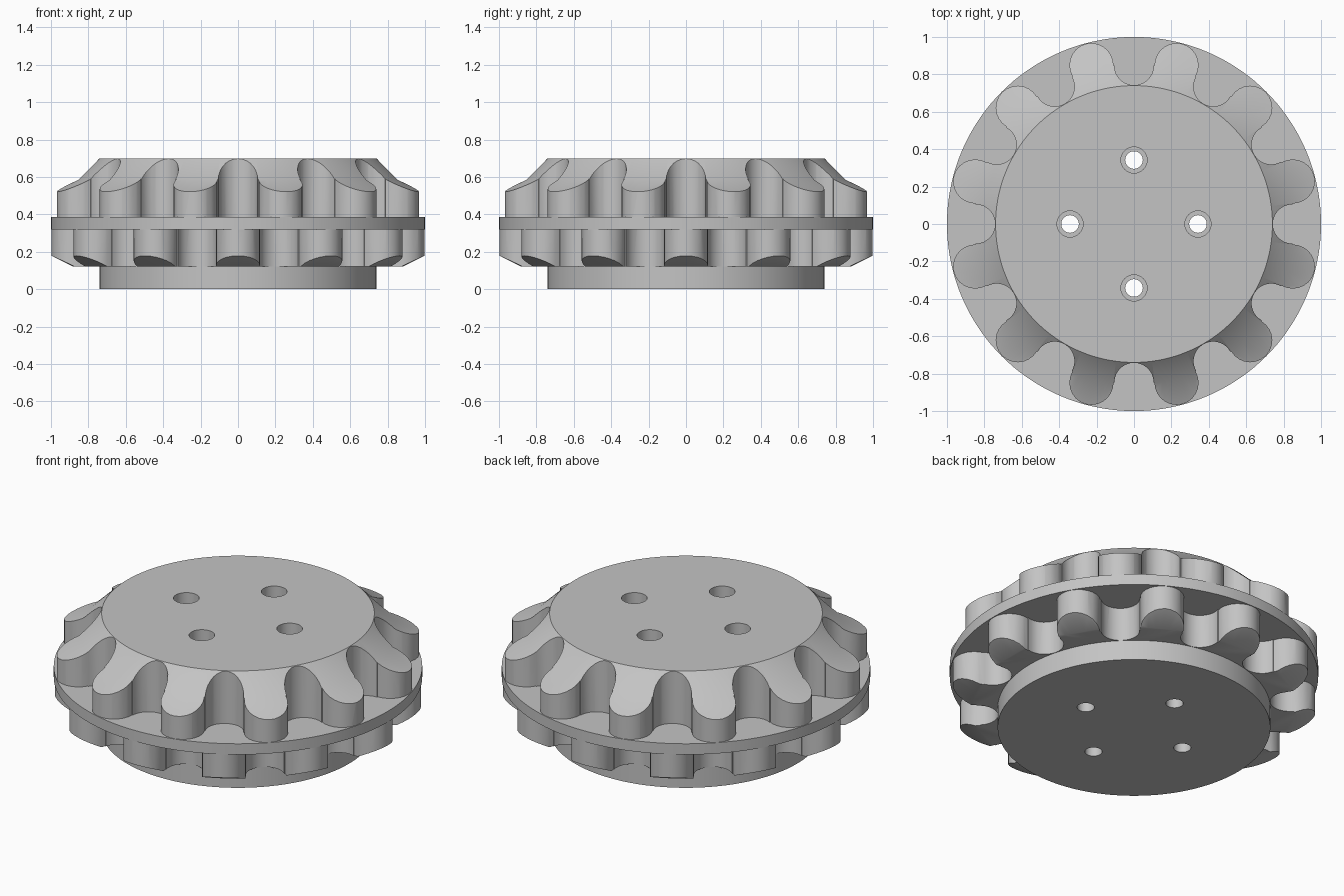
import bpy, bmesh
from math import sin, cos, pi, radians, atan2, hypot
from mathutils import Vector

cube = bpy.data.objects.get("Cube")
if cube:
    bpy.data.objects.remove(cube)

grey = bpy.data.materials.new("light grey")
grey.use_nodes = True
colour = (0.55, 0.55, 0.55, 1)
grey.diffuse_color = colour
grey.node_tree.nodes["Principled BSDF"].inputs["Base Color"].default_value = colour

TEETH = 12


def finish(name, bm):
    bmesh.ops.recalc_face_normals(bm, faces=bm.faces)
    mesh = bpy.data.meshes.new(name)
    bm.to_mesh(mesh)
    bm.free()
    mesh.materials.append(grey)
    obj = bpy.data.objects.new(name, mesh)
    bpy.context.collection.objects.link(obj)
    return obj


def lathe(name, profile, steps=144, centre=(0, 0)):
    """Solid of revolution; the profile starts and ends at the cap rims."""
    bm = bmesh.new()
    rings = [[bm.verts.new((centre[0] + r * cos(2 * pi * i / steps),
                            centre[1] + r * sin(2 * pi * i / steps), z))
              for i in range(steps)] for r, z in profile]
    for a, b in zip(rings, rings[1:]):
        for i in range(steps):
            j = (i + 1) % steps
            bm.faces.new((a[i], a[j], b[j], b[i]))
    bm.faces.new(rings[0])
    bm.faces.new(rings[-1])
    return finish(name, bm)


def arc(centre, radius, start, end, steps=14):
    return [centre + radius * Vector((cos(a), sin(a))) for a in
            (start + (end - start) * i / steps for i in range(steps + 1))]


def tooth_prism(name, phase, z0, z1):
    """Wavy outline of round tips and round valleys, extruded upwards."""
    half = pi / TEETH
    tip, tip_r = Vector((0.879, 0)), 0.118
    valley_r = 0.105
    valley = (0.742 + valley_r) * Vector((cos(half), sin(half)))
    d = valley - tip
    join = atan2(d.y, d.x)
    # tip arc, then the valley arc back towards the next tooth
    pattern = arc(tip, tip_r, -join, join)
    pattern += arc(valley, valley_r, join + pi, 2 * half - join + pi)
    bm = bmesh.new()
    verts = []
    for k in range(TEETH):
        turn = phase + 2 * half * k
        for p in pattern:
            verts.append(bm.verts.new((p.x * cos(turn) - p.y * sin(turn),
                                       p.x * sin(turn) + p.y * cos(turn), z0)))
    face = bm.faces.new(verts)
    new = bmesh.ops.extrude_face_region(bm, geom=[face])["geom"]
    bmesh.ops.translate(bm, vec=(0, 0, z1 - z0),
                        verts=[v for v in new if isinstance(v, bmesh.types.BMVert)])
    return finish(name, bm)


def combine(target, tool, operation):
    mod = target.modifiers.new("cut", "BOOLEAN")
    mod.operation, mod.solver, mod.object = operation, "EXACT", tool
    bpy.context.view_layer.objects.active = target
    bpy.ops.object.modifier_apply(modifier=mod.name)
    bpy.data.objects.remove(tool)


# Upper teeth with a two-step sloping crown
upper = tooth_prism("upper_teeth", pi / TEETH, 0.36, 0.8)
combine(upper, lathe("crown", [(1.1, 0.3), (1.1, 0.473), (0.86, 0.585),
                               (0.74, 0.70)]), "INTERSECT")

# Lower teeth, offset by half a pitch, with chamfered undersides
lower = tooth_prism("lower_teeth", 0, 0.05, 0.34)
combine(lower, lathe("underside", [(0.88, 0.12), (1.1, 0.23), (1.1, 0.4)]),
        "INTERSECT")

# Flange and base joined with both rings of teeth
wheel = lathe("wheel_body", [(0.74, 0), (0.74, 0.32), (1, 0.32), (1, 0.385),
                             (0.7, 0.385)])
combine(wheel, upper, "UNION")
combine(wheel, lower, "UNION")

# Four counterbored bolt holes
for k in range(4):
    spot = (0.342 * cos(k * pi / 2), 0.342 * sin(k * pi / 2))
    bore = lathe("bolt_hole", [(0.047, -0.1), (0.047, 0.4), (0.07, 0.4),
                               (0.07, 0.8)], 32, spot)
    combine(wheel, bore, "DIFFERENCE")

bpy.ops.object.select_all(action="DESELECT")
wheel.select_set(True)
bpy.context.view_layer.objects.active = wheel
bpy.ops.object.shade_smooth_by_angle(angle=radians(30))
